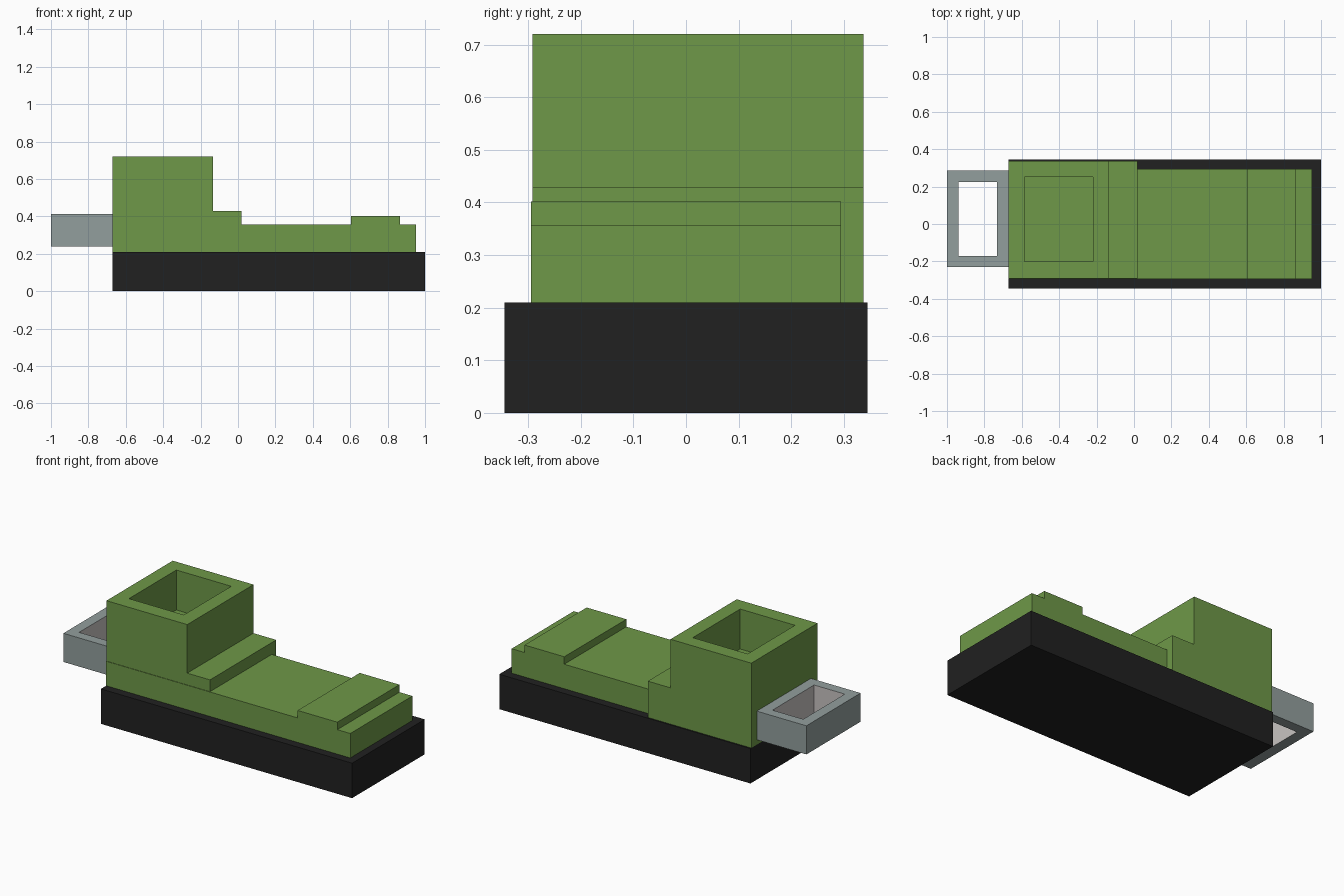
import bpy, bmesh

if "Cube" in bpy.data.objects:
    bpy.data.objects.remove(bpy.data.objects["Cube"])


def material(name, rgb):
    m = bpy.data.materials.new(name)
    m.diffuse_color = (*rgb, 1)
    m.use_nodes = True
    m.node_tree.nodes["Principled BSDF"].inputs["Base Color"].default_value = m.diffuse_color
    return m


BLACK = material("black", (0.015, 0.015, 0.015))
GREEN = material("green", (0.156, 0.314, 0.065))
GREY = material("blue grey", (0.29, 0.345, 0.34))
PALE = material("pale grey", (0.58, 0.55, 0.54))


def finish(name, bm, mats):
    bmesh.ops.recalc_face_normals(bm, faces=bm.faces[:])
    me = bpy.data.meshes.new(name)
    bm.to_mesh(me)
    bm.free()
    for m in mats:
        me.materials.append(m)
    ob = bpy.data.objects.new(name, me)
    bpy.context.collection.objects.link(ob)
    return ob


def rect(bm, x, y, z):
    return [bm.verts.new((x[i], y[j], z)) for i, j in ((0, 0), (1, 0), (1, 1), (0, 1))]


def band(bm, a, b, mat=0):
    for i in range(4):
        j = (i + 1) % 4
        bm.faces.new((a[i], a[j], b[j], b[i])).material_index = mat


def box(name, x, y, z, mat):
    bm = bmesh.new()
    lo, hi = rect(bm, x, y, z[0]), rect(bm, x, y, z[1])
    band(bm, lo, hi)
    bm.faces.new(lo)
    bm.faces.new(hi)
    return finish(name, bm, [mat])


def hollow_box(name, x, y, z, hx, hy, floor, mats, wall=0):
    """Box with a rectangular well; floor=None cuts right through."""
    bm = bmesh.new()
    lo, hi = rect(bm, x, y, z[0]), rect(bm, x, y, z[1])
    rim = rect(bm, hx, hy, z[1])
    low = rect(bm, hx, hy, z[0] if floor is None else floor)
    band(bm, lo, hi)
    band(bm, hi, rim)
    band(bm, rim, low, wall)
    if floor is None:
        band(bm, low, lo)
    else:
        bm.faces.new(low)
        bm.faces.new(lo)
    return finish(name, bm, mats)


# Black base
box("base", (-0.67, 1.0), (-0.345, 0.345), (0, 0.21), BLACK)

# Long green deck with its raised pad
box("deck", (-0.67, 0.953), (-0.295, 0.295), (0.21, 0.357), GREEN)
box("raised_pad", (0.603, 0.867), (-0.295, 0.295), (0.357, 0.402), GREEN)

# Tower with open well, and the step in front of it
side = (-0.292, 0.337)
hollow_box("tower", (-0.67, -0.133), side, (0.21, 0.72),
           (-0.585, -0.22), (-0.2, 0.25), 0.48, [GREEN])
box("tower_step", (-0.133, 0.018), side, (0.21, 0.428), GREEN)

# Grey frame at the rear, open through, with pale inner walls
hollow_box("rear_frame", (-1.0, -0.67), (-0.23, 0.285), (0.24, 0.412),
           (-0.937, -0.733), (-0.17, 0.225), None, [GREY, PALE], wall=1)
